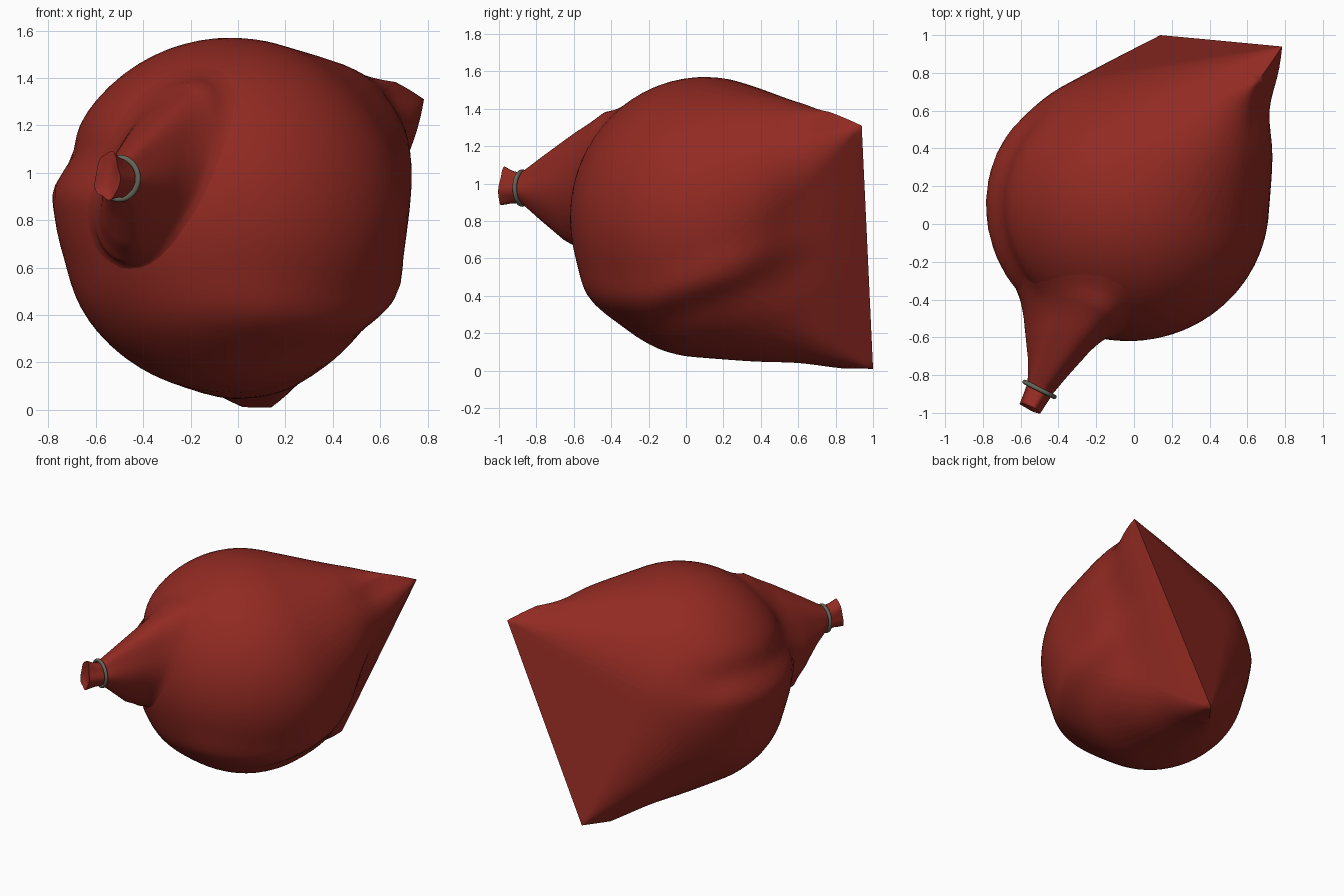
import bpy, bmesh, math, random
from mathutils import Vector
from mathutils.bvhtree import BVHTree

if "Cube" in bpy.data.objects:
    bpy.data.objects.remove(bpy.data.objects["Cube"])

random.seed(4)


def material(name, rgb):
    m = bpy.data.materials.new(name)
    m.diffuse_color = (*rgb, 1)
    m.use_nodes = True
    m.node_tree.nodes["Principled BSDF"].inputs["Base Color"].default_value = m.diffuse_color
    return m


RED = material("red cloth", (0.285, 0.023, 0.016))
METAL = material("dull metal", (0.13, 0.13, 0.10))


def bump(t, centre, width):
    return math.exp(-((t - centre) / width) ** 2)


def ramp(t, lo, hi):
    return max(0, min(1, (t - lo) / (hi - lo)))


def finish(bm, name, mat, angle):
    bmesh.ops.recalc_face_normals(bm, faces=bm.faces)
    me = bpy.data.meshes.new(name)
    bm.to_mesh(me)
    bm.free()
    ob = bpy.data.objects.new(name, me)
    bpy.context.collection.objects.link(ob)
    me.materials.append(mat)
    bpy.ops.object.select_all(action='DESELECT')
    ob.select_set(True)
    bpy.context.view_layer.objects.active = ob
    bpy.ops.object.shade_smooth_by_angle(angle=math.radians(angle))
    return ob


# Sack body: round bulge pulled tight to a straight seam at the back
bm = bmesh.new()
M = 2200
for i in range(M):   # even spiral of points over the bulge
    h = 1 - 2 * (i + 0.5) / M
    r, a = math.sqrt(1 - h * h), i * math.pi * (3 - math.sqrt(5))
    k = 1 + random.uniform(-1, 1) * 1e-5
    bm.verts.new((-0.03 + 0.745 * k * r * math.cos(a), 0.10 + 0.72 * k * r * math.sin(a),
                  0.82 + 0.75 * k * h))
# seam ends and their blunt corners
for p in ((0.785, 0.94, 1.31), (0.14, 1.0, 0.01), (0.67, 0.77, 1.395), (0.02, 0.84, 0.01)):
    bm.verts.new(p)
bmesh.ops.convex_hull(bm, input=bm.verts[:])
bmesh.ops.delete(bm, geom=[v for v in bm.verts if not v.link_faces], context='VERTS')
bmesh.ops.holes_fill(bm, edges=[e for e in bm.edges if e.is_boundary], sides=0)
bmesh.ops.triangulate(bm, faces=bm.faces[:])
for _ in range(5):
    long = [e for e in bm.edges if e.calc_length() > 0.07]
    if not long:
        break
    bmesh.ops.subdivide_edges(bm, edges=long, cuts=1)
    bmesh.ops.triangulate(bm, faces=bm.faces[:])
bmesh.ops.recalc_face_normals(bm, faces=bm.faces[:])
bm.normal_update()
moves = []
for v in bm.verts:
    x, y, z = v.co
    # soft fold low on the front and right, with a hollow beneath it
    line = 0.39 + 0.36 * max(0, y + 0.2) + 0.25 * max(0, -y - 0.4)
    fade = (1 - ramp(y, 0.15, 0.75)) * ramp(x, -0.5, 0.1)
    d = fade * (0.030 * bump(z, line, 0.10) - 0.012 * bump(z, line - 0.17, 0.09))
    # crease along the left side, slacker above and below
    left = ramp(-x, 0.35, 0.65) * (1 - ramp(y, 0.5, 0.75))
    d += left * (0.014 * bump(z, 0.91, 0.07) - 0.030 * bump(z, 1.08, 0.09) - 0.018 * bump(z, 0.62, 0.15))
    # cloth draws in between bulge and seam, most on the right
    d -= (0.012 + 0.028 * ramp(x, 0.45, 0.7)) * bump(y, 0.60, 0.17)
    moves.append((v, v.normal * d))
for v, m in moves:
    v.co += m
body_surface = BVHTree.FromBMesh(bm)
finish(bm, "sack_body", RED, 45)

# Gathered neck: pleated loft from the bulge to the tie, then a flared end
d = Vector((-0.45, -0.89, 0)).normalized()
u = Vector((0.89, -0.45, 0)).normalized()
up = Vector((0, 0, 1))
# centre x, y, z, half width, half height, slant, backward lean, pleat depth
SECTIONS = [
    (-0.22, -0.16, 1.00, 0.36, 0.40, 0.08, 0.08, 0.00),
    (-0.34, -0.46, 1.00, 0.24, 0.38, 0.10, 0.10, 0.02),
    (-0.40, -0.61, 0.98, 0.170, 0.285, 0.06, 0.06, 0.04),
    (-0.455, -0.76, 0.975, 0.110, 0.170, 0.02, 0.02, 0.06),
    (-0.495, -0.86, 0.975, 0.075, 0.09, 0.0, 0.0, 0.08),
    (-0.505, -0.885, 0.975, 0.070, 0.080, 0.0, 0.0, 0.08),
    (-0.525, -0.925, 0.98, 0.064, 0.085, 0.0, 0.0, 0.10),
    (-0.550, -0.975, 0.985, 0.058, 0.100, 0.0, 0.01, 0.12),
    (-0.545, -0.962, 0.985, 0.030, 0.060, 0.0, 0.0, 0.08),
]
N, STEPS = 72, 6
rows = []
for s0, s1 in zip(SECTIONS, SECTIONS[1:]):
    rows += [[p + (q - p) * t / STEPS for p, q in zip(s0, s1)] for t in range(STEPS)]
rows.append(SECTIONS[-1])
bm = bmesh.new()
rings = []
for cx, cy, cz, w, h, slant, lean, pleat in rows:
    ring = []
    for i in range(N):
        a = 2 * math.pi * i / N
        k = 1 + pleat * (0.5 * math.cos(5 * a + 0.5) + 0.5 * math.cos(3 * a + 2))
        c, s = math.cos(a) * k, math.sin(a) * k
        p = Vector((cx, cy, cz)) + u * (w * c + slant * s) + up * h * s - d * lean * s
        # ease the root of the neck smoothly onto the body
        near, nor, _, _ = body_surface.find_nearest(p)
        dist = (p - near).dot(nor)
        if dist < 0.12:
            p += nor * (0.5 * (math.hypot(dist, 0.06) - dist) - 0.012) * min(1, (0.12 - dist) / 0.05)
        ring.append(bm.verts.new(p))
    rings.append(ring)
for r0, r1 in zip(rings, rings[1:]):
    for i in range(N):
        j = (i + 1) % N
        bm.faces.new((r0[i], r0[j], r1[j], r1[i]))
bm.faces.new(rings[-1])
finish(bm, "sack_neck", RED, 50)

# Metal tie ring around the neck
bpy.ops.mesh.primitive_torus_add(major_radius=0.088, minor_radius=0.012, major_segments=48,
                                 minor_segments=12, location=(-0.5, -0.876, 0.976),
                                 rotation=d.to_track_quat('Z', 'Y').to_euler())
tie = bpy.context.object
tie.name = "tie_ring"
tie.data.materials.append(METAL)
bpy.ops.object.shade_smooth()
